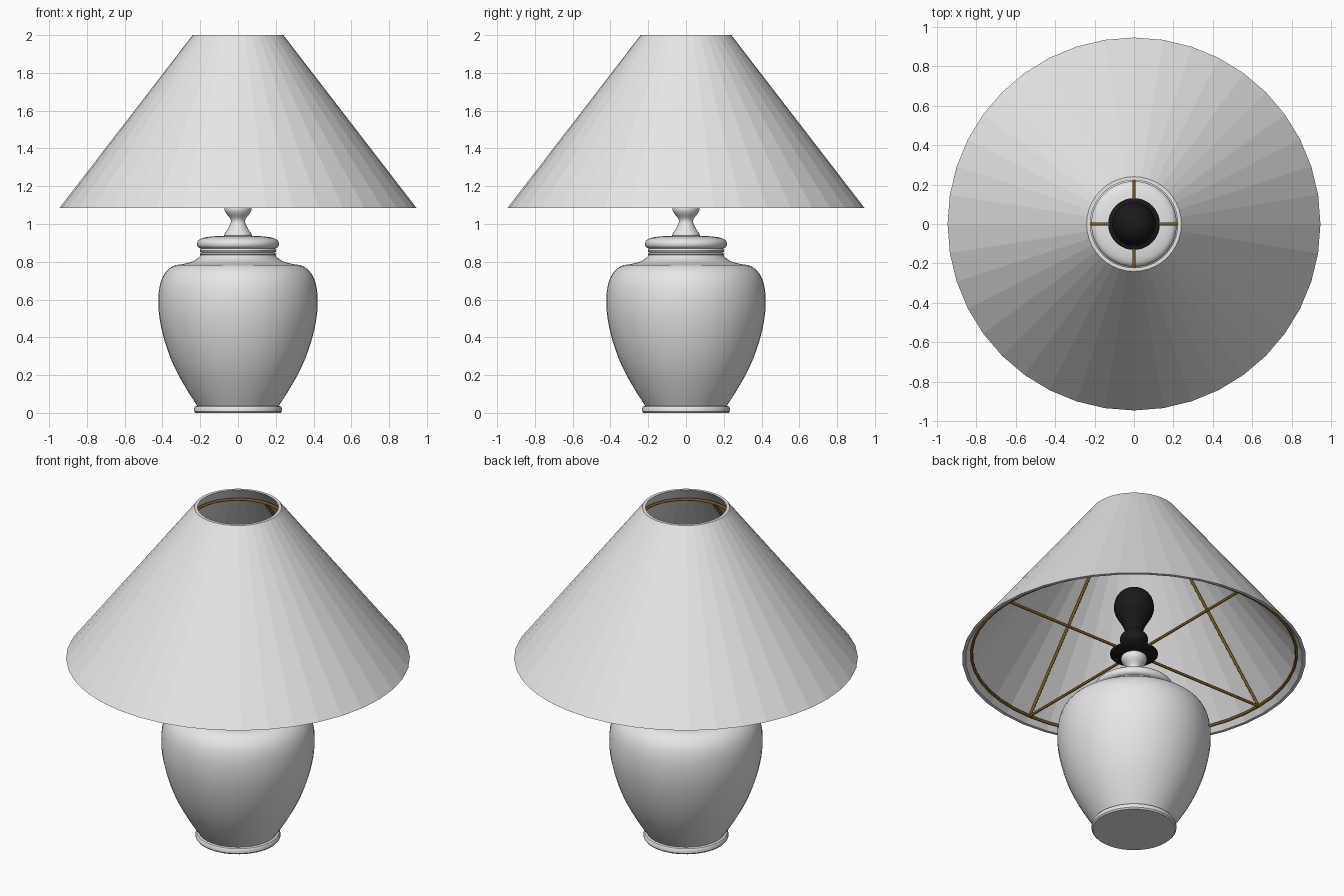
import bpy, bmesh, math
from mathutils import Vector

cube = bpy.data.objects.get("Cube")
if cube:
    bpy.data.objects.remove(cube, do_unlink=True)


def material(name, rgb):
    m = bpy.data.materials.new(name)
    m.use_nodes = True
    m.diffuse_color = (*rgb, 1)
    m.node_tree.nodes["Principled BSDF"].inputs["Base Color"].default_value = (*rgb, 1)
    return m


off_white = material("off_white", (0.8, 0.8, 0.8))
black = material("black", (0.01, 0.01, 0.01))
brass = material("brass", (0.2, 0.11, 0.01))


def finish(name, bm, mat, smooth=None):
    bmesh.ops.recalc_face_normals(bm, faces=bm.faces)
    me = bpy.data.meshes.new(name)
    bm.to_mesh(me)
    bm.free()
    me.materials.append(mat)
    if smooth:
        me.shade_smooth()
        me.set_sharp_from_angle(angle=math.radians(smooth))
    ob = bpy.data.objects.new(name, me)
    bpy.context.collection.objects.link(ob)
    return ob


def lathe(name, profile, mat, sides=48, smooth=40, closed=False):
    """Revolve (radius, height) points; open profiles get flat end caps."""
    bm = bmesh.new()
    rings = [[bm.verts.new((r * math.cos(a), r * math.sin(a), z))
              for a in (math.tau * i / sides for i in range(sides))]
             for r, z in profile]
    pairs = list(zip(rings, rings[1:]))
    if closed:
        pairs.append((rings[-1], rings[0]))
    else:
        bm.faces.new(rings[0])
        bm.faces.new(rings[-1])
    for low, high in pairs:
        for i in range(sides):
            j = (i + 1) % sides
            bm.faces.new((low[i], low[j], high[j], high[i]))
    return finish(name, bm, mat, smooth)


def rounded(points, steps=4):
    """Smooth a coarse profile with a Catmull-Rom spline."""
    p = [Vector(q) for q in points]
    p = [p[0] * 2 - p[1]] + p + [p[-1] * 2 - p[-2]]
    out = []
    for a, b, c, d in zip(p, p[1:], p[2:], p[3:]):
        for k in range(steps):
            t = k / steps
            out.append((2 * b + (c - a) * t + (2 * a - 5 * b + 4 * c - d) * t ** 2
                        + (3 * b - a - 3 * c + d) * t ** 3) / 2)
    return [tuple(v) for v in out] + [tuple(points[-1])]


def rod(name, start, end, mat, radius=0.008):
    start, end = Vector(start), Vector(end)
    bm = bmesh.new()
    bmesh.ops.create_cone(bm, cap_ends=True, segments=10, radius1=radius,
                          radius2=radius, depth=(end - start).length)
    ob = finish(name, bm, mat, 40)
    ob.location = (start + end) / 2
    ob.rotation_euler = (end - start).to_track_quat("Z", "Y").to_euler()
    return ob


def hoop(name, radius, z, mat, wire=0.008):
    section = [(radius + wire * math.cos(a), z + wire * math.sin(a))
               for a in (math.tau * k / 8 for k in range(8))]
    return lathe(name, section, mat, smooth=60, closed=True)


# Ceramic base
lathe("foot_ring", [(0.226, 0), (0.233, 0.008), (0.233, 0.024),
                    (0.227, 0.034), (0.215, 0.038)], off_white)
lathe("jar_body", rounded([(0.215, 0.036), (0.275, 0.13), (0.335, 0.24),
                           (0.382, 0.36), (0.412, 0.48), (0.422, 0.58),
                           (0.415, 0.67), (0.39, 0.735), (0.345, 0.777),
                           (0.29, 0.788), (0.24, 0.802), (0.208, 0.823),
                           (0.196, 0.84)]), off_white)
lathe("neck_bands", [(0.192, 0.83), (0.2, 0.836), (0.202, 0.842), (0.193, 0.848),
                     (0.2, 0.853), (0.202, 0.861), (0.195, 0.872)], off_white)
lathe("jar_lid", rounded([(0.192, 0.868), (0.21, 0.877), (0.217, 0.892),
                          (0.212, 0.91), (0.19, 0.925), (0.14, 0.934),
                          (0.07, 0.938)], 3), off_white)
lathe("lamp_neck", rounded([(0.074, 0.934), (0.07, 0.95), (0.055, 0.972),
                            (0.038, 1.008), (0.042, 1.03), (0.062, 1.055),
                            (0.071, 1.075), (0.068, 1.095), (0.05, 1.108)], 3), off_white)

# Black fittings and bulb
lathe("fitter_disc", [(0.125, 1.104), (0.131, 1.109), (0.131, 1.119),
                      (0.12, 1.126), (0.06, 1.135)], black)
lathe("socket", rounded([(0.045, 1.13), (0.045, 1.16), (0.07, 1.18), (0.077, 1.205),
                         (0.07, 1.23), (0.05, 1.25), (0.05, 1.28)], 3), black, 32)
lathe("bulb", rounded([(0.05, 1.26), (0.06, 1.29), (0.085, 1.335), (0.105, 1.375),
                       (0.11, 1.415), (0.1, 1.46), (0.075, 1.495), (0.04, 1.515),
                       (0.004, 1.52)], 3), black, 32)

# Conical shade with faceted sides and a hollow inside
lathe("lamp_shade", [(0.945, 1.085), (0.24, 2), (0.222, 2), (0.927, 1.085)],
      off_white, sides=40, smooth=None, closed=True)

# Wire frame
LOW, HIGH = (0.893, 1.115), (0.262, 1.925)
hoop("lower_hoop", *LOW, brass)
hoop("upper_hoop", *HIGH, brass)
for label, x, y in (("left", 1, 0), ("right", -1, 0), ("back", 0, 1), ("front", 0, -1)):
    foot = (x * LOW[0], y * LOW[0], LOW[1])
    head = (x * HIGH[0], y * HIGH[0], HIGH[1])
    rod(label + "_spoke", (0, 0, LOW[1]), foot, brass)
    rod(label + "_strut", foot, head, brass)
